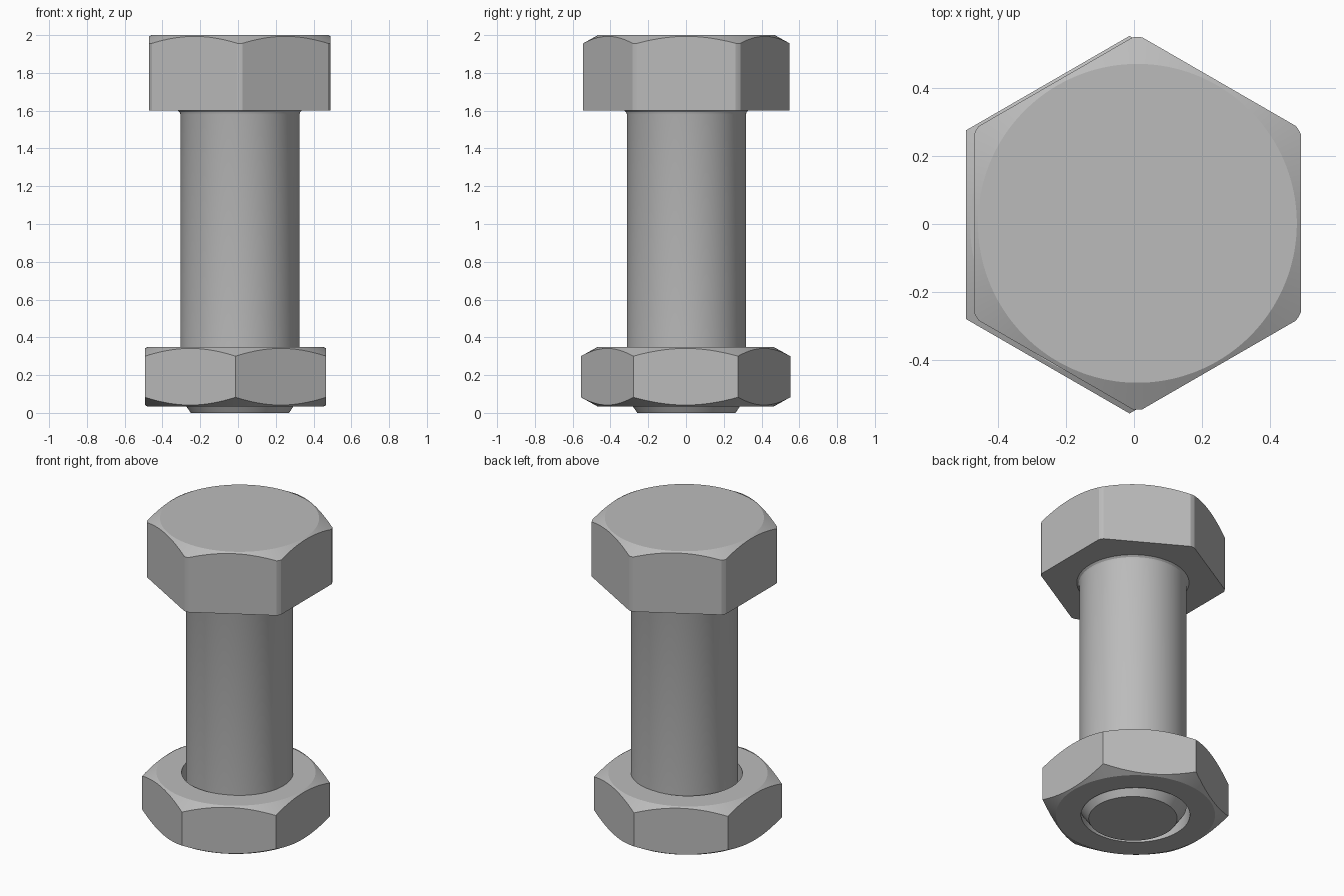
import bpy
import bmesh
from math import sin, cos, tan, pi, radians

SEGMENTS = 240
APOTHEM = 0.48
CHAMFER_START = 0.468
SLOPE = tan(radians(29))

cube = bpy.data.objects.get("Cube")
if cube:
    bpy.data.objects.remove(cube, do_unlink=True)

steel = bpy.data.materials.new("grey steel")
steel.use_nodes = True
colour = (0.5, 0.5, 0.5, 1)
steel.diffuse_color = colour
steel.node_tree.nodes["Principled BSDF"].inputs["Base Color"].default_value = colour


def hexagon(limit):
    """Radius of a hexagon with flats facing +x and -x, corners clipped at limit."""
    def radius(a):
        off_flat = (a + pi / 6) % (pi / 3) - pi / 6
        return min(APOTHEM / cos(off_flat), limit)
    return radius


def circle(r):
    return lambda a: r


def level(z):
    return lambda r: z


def chamfer(z, direction):
    """Height on a cone that starts at z and falls off towards the corners."""
    return lambda r: z + direction * max(0, r - CHAMFER_START) * SLOPE


def build(name, rings, centre, closed):
    """Skin a stack of (radius by angle, height by radius) rings."""
    bm = bmesh.new()
    loops = []
    for radius, height in rings:
        loop = []
        for i in range(SEGMENTS):
            a = 2 * pi * i / SEGMENTS
            r = radius(a)
            loop.append(bm.verts.new((r * cos(a), r * sin(a), height(r))))
        loops.append(loop)
    pairs = list(zip(loops, loops[1:]))
    if closed:
        pairs.append((loops[-1], loops[0]))
    else:
        bm.faces.new(loops[0][::-1])
        bm.faces.new(loops[-1])
    for low, high in pairs:
        for i in range(SEGMENTS):
            j = (i + 1) % SEGMENTS
            bm.faces.new((low[i], low[j], high[j], high[i]))
    bmesh.ops.recalc_face_normals(bm, faces=bm.faces)
    mesh = bpy.data.meshes.new(name)
    bm.to_mesh(mesh)
    bm.free()
    mesh.materials.append(steel)
    obj = bpy.data.objects.new(name, mesh)
    obj.location = centre
    bpy.context.collection.objects.link(obj)
    bpy.ops.object.select_all(action="DESELECT")
    obj.select_set(True)
    bpy.context.view_layer.objects.active = obj
    bpy.ops.object.shade_smooth_by_angle(angle=radians(20))
    return obj


# Bolt: tapered tip, shank, small fillet, hexagonal head with chamfered top
head = hexagon(0.547)
build("bolt", [
    (circle(0.26), level(0)),
    (circle(0.315), level(0.08)),
    (circle(0.315), level(1.58)),
    (circle(0.319), level(1.592)),
    (circle(0.33), level(1.602)),
    (head, level(1.602)),
    (head, chamfer(2, -1)),
    (circle(CHAMFER_START), level(2)),
], (0.01, 0.002, 0), closed=False)

# Nut: sharp hexagon chamfered on both sides, with a round hole
nut = hexagon(1)
build("nut", [
    (circle(0.32), level(0.035)),
    (circle(CHAMFER_START), level(0.035)),
    (nut, chamfer(0.035, 1)),
    (nut, chamfer(0.348, -1)),
    (circle(CHAMFER_START), level(0.348)),
    (circle(0.32), level(0.348)),
], (-0.013, -0.002, 0), closed=True)
